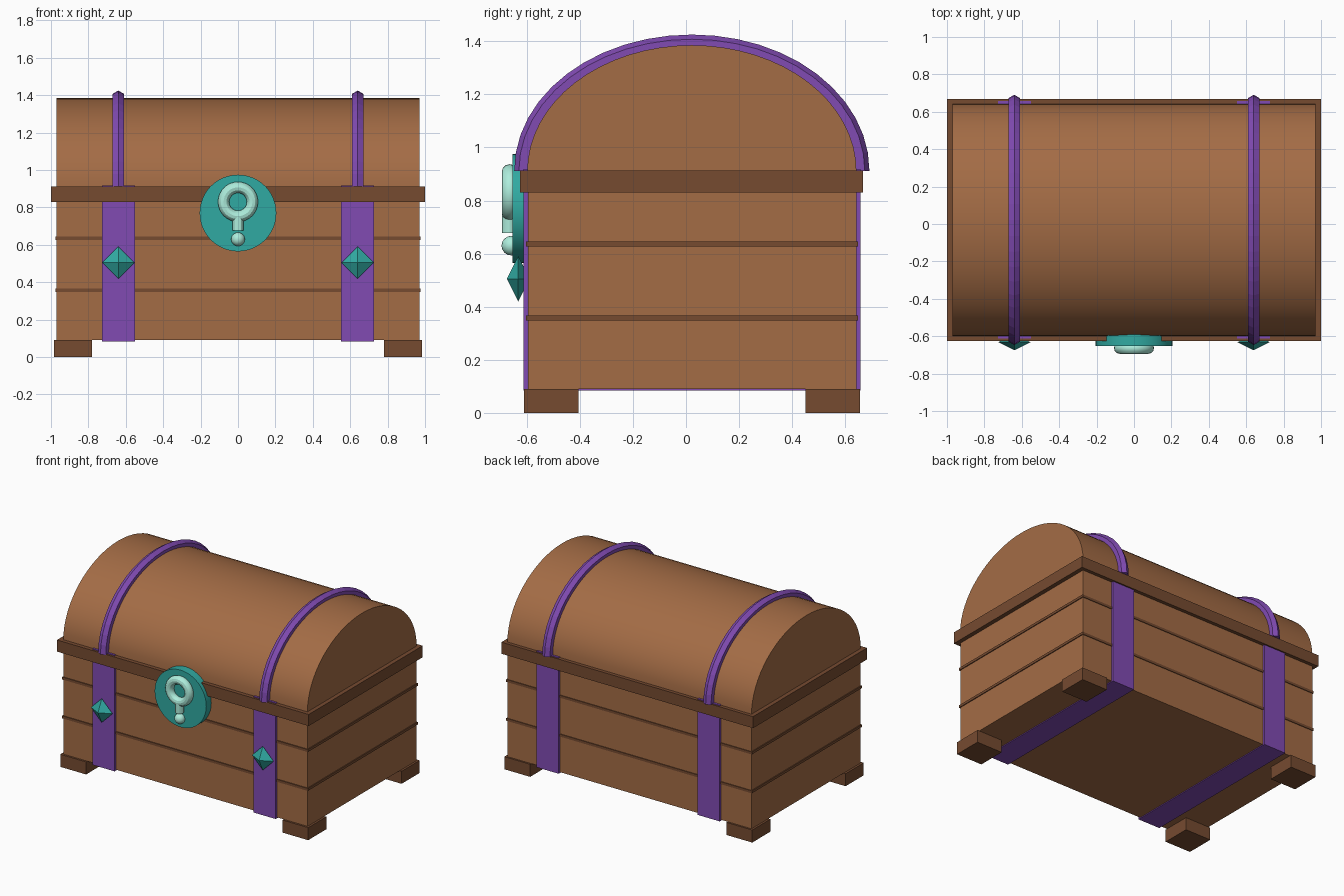
import bpy, bmesh
from math import sin, cos, pi
from mathutils import Vector

if "Cube" in bpy.data.objects:
    bpy.data.objects.remove(bpy.data.objects["Cube"])

YC = 0.022  # depth centre of the chest


def material(name, rgb):
    m = bpy.data.materials.new(name)
    m.diffuse_color = (*rgb, 1)
    m.use_nodes = True
    m.node_tree.nodes["Principled BSDF"].inputs["Base Color"].default_value = m.diffuse_color
    return m


WOOD = material("wood", (0.37, 0.15, 0.06))
DARK = material("dark_wood", (0.18, 0.07, 0.03))
PURPLE = material("purple", (0.22, 0.07, 0.45))
TEAL = material("teal", (0.03, 0.40, 0.36))
MINT = material("mint", (0.42, 0.85, 0.72))


def finish(obj, name, mat, smooth=False):
    obj.name = obj.data.name = name
    obj.data.materials.append(mat)
    if smooth:
        bpy.ops.object.select_all(action='DESELECT')
        obj.select_set(True)
        bpy.context.view_layer.objects.active = obj
        bpy.ops.object.shade_smooth_by_angle()
    return obj


def box(name, lo, hi, mat):
    lo, hi = Vector(lo), Vector(hi)
    bpy.ops.mesh.primitive_cube_add(size=1, location=(lo + hi) / 2)
    obj = bpy.context.object
    obj.scale = hi - lo
    return finish(obj, name, mat)


def from_rings(name, rings, mat, smooth=True):
    """Skin a list of closed rings and cap both ends."""
    bm = bmesh.new()
    loops = [[bm.verts.new(p) for p in ring] for ring in rings]
    n = len(loops[0])
    for a, b in zip(loops, loops[1:]):
        for j in range(n):
            bm.faces.new((a[j], a[(j + 1) % n], b[(j + 1) % n], b[j]))
    bm.faces.new(loops[0])
    bm.faces.new(loops[-1])
    bmesh.ops.recalc_face_normals(bm, faces=bm.faces)
    mesh = bpy.data.meshes.new(name)
    bm.to_mesh(mesh)
    bm.free()
    obj = bpy.data.objects.new(name, mesh)
    bpy.context.collection.objects.link(obj)
    return finish(obj, name, mat, smooth)


# Body, plank seams and rim
box("body", (-0.97, -0.596, 0.09), (0.97, 0.642, 0.91), WOOD)
for z in (0.357, 0.636):
    box("plank_seam", (-0.976, -0.602, z - 0.009), (0.976, 0.647, z + 0.009), DARK)
box("rim", (-1, -0.626, 0.83), (1, 0.667, 0.913), DARK)

# Domed lid: half ellipse run along x
profile = [(YC + 0.62 * cos(pi * i / 32), 0.91 + 0.475 * sin(pi * i / 32)) for i in range(33)]
from_rings("lid", [[(x, y, z) for y, z in profile] for x in (-0.97, 0.97)], WOOD)

for s in (-1, 1):
    x = 0.64 * s
    # Flat strap around the body
    box("body_strap", (x - 0.088, -0.612, 0.084), (x + 0.088, 0.657, 0.918), PURPLE)

    # Six-sided band arching over the lid
    rings = []
    for i in range(25):
        t = pi * i / 24
        centre = Vector((x, YC + 0.634 * cos(t), 0.912 + 0.478 * sin(t)))
        out = Vector((0, cos(t) / 0.634, sin(t) / 0.478)).normalized()
        rings.append([centre + 0.035 * (out * cos(k * pi / 3) + Vector((1, 0, 0)) * sin(k * pi / 3))
                      for k in range(6)])
    from_rings("lid_band", rings, PURPLE, smooth=False)

    # Octahedral gem
    bpy.ops.mesh.primitive_cone_add(vertices=4, radius1=1, radius2=0, depth=1)
    gem = bpy.context.object
    bm = bmesh.new()
    ring = [bm.verts.new((x + 0.086 * cos(k * pi / 2), -0.632, 0.505 + 0.086 * sin(k * pi / 2)))
            for k in range(4)]
    for tip_y in (-0.675, -0.589):
        tip = bm.verts.new((x, tip_y, 0.505))
        for k in range(4):
            bm.faces.new((ring[k], ring[(k + 1) % 4], tip))
    bmesh.ops.recalc_face_normals(bm, faces=bm.faces)
    bm.to_mesh(gem.data)
    bm.free()
    gem.location = (0, 0, 0)
    finish(gem, "gem", TEAL)

    # Corner feet
    for y in (-0.61, 0.45):
        xs = sorted((0.78 * s, 0.985 * s))
        box("foot", (xs[0], y, 0), (xs[1], y + 0.205, 0.09), DARK)

# Round lock plate
bpy.ops.mesh.primitive_cylinder_add(vertices=48, radius=0.205, depth=0.062,
                                    location=(0, -0.622, 0.77), rotation=(pi / 2, 0, 0))
finish(bpy.context.object, "lock_plate", TEAL, True)

# Raised keyhole-like ornament: ring, stem and bead
bpy.ops.mesh.primitive_torus_add(major_segments=32, minor_segments=12, major_radius=0.077,
                                 minor_radius=0.03, location=(0, -0.664, 0.83),
                                 rotation=(pi / 2, 0, 0))
finish(bpy.context.object, "lock_ring", MINT, True)
bpy.ops.mesh.primitive_cylinder_add(vertices=12, radius=0.03, depth=0.075, location=(0, -0.664, 0.715))
finish(bpy.context.object, "lock_stem", MINT, True)
bpy.ops.mesh.primitive_uv_sphere_add(segments=16, ring_count=8, radius=0.037, location=(0, -0.658, 0.63))
finish(bpy.context.object, "lock_bead", MINT, True)
